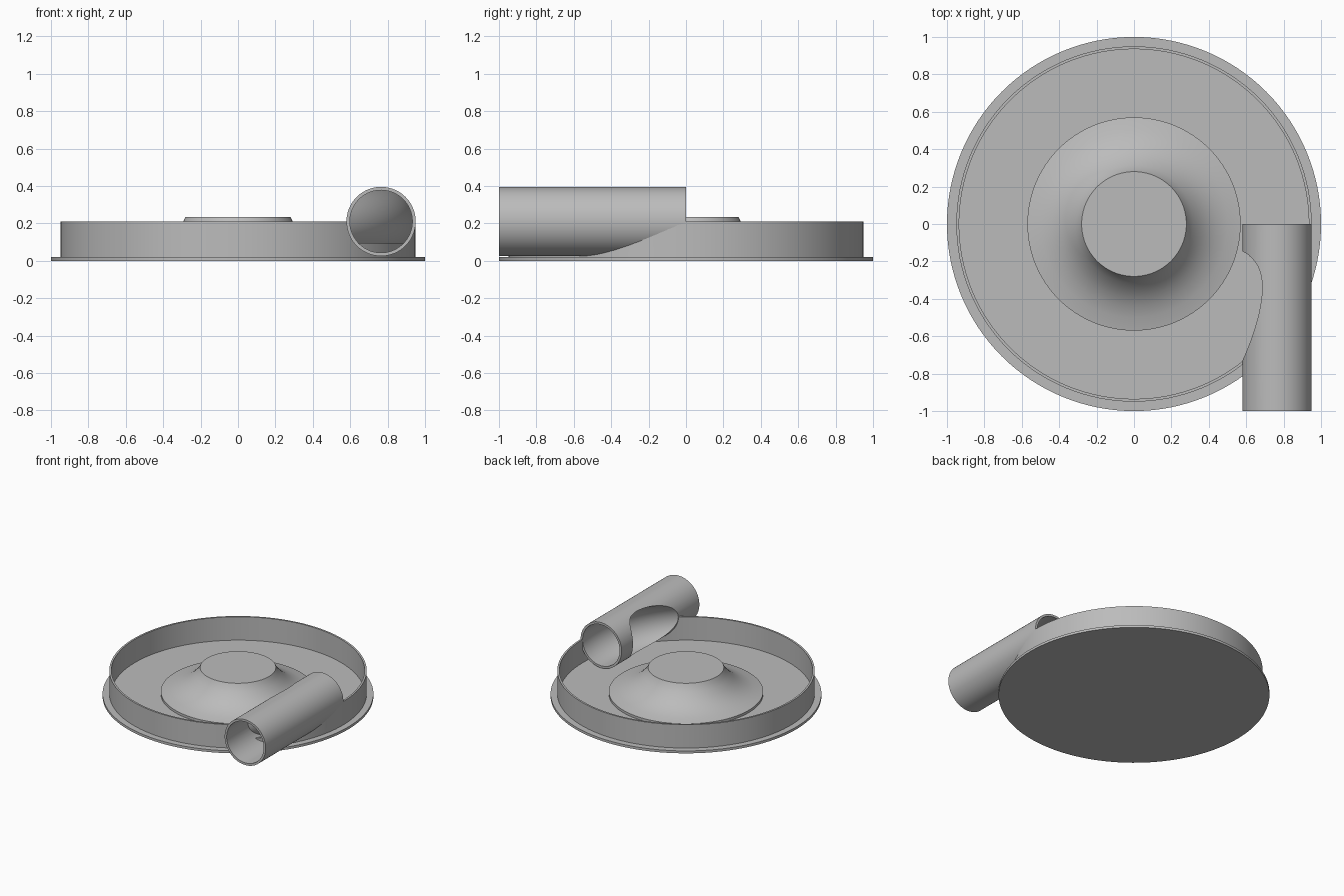
import bpy, bmesh, math
from mathutils import Vector, Matrix

cube = bpy.data.objects.get("Cube")
if cube:
    bpy.data.objects.remove(cube, do_unlink=True)

grey = bpy.data.materials.new("plain grey")
grey.use_nodes = True
colour = (0.5, 0.5, 0.5, 1)
grey.diffuse_color = colour
grey.node_tree.nodes["Principled BSDF"].inputs["Base Color"].default_value = colour

PIPE_X, PIPE_Z = 0.765, 0.21
OUTER, INNER = 0.185, 0.167


def make(name, bm):
    bmesh.ops.recalc_face_normals(bm, faces=bm.faces)
    mesh = bpy.data.meshes.new(name)
    bm.to_mesh(mesh)
    bm.free()
    mesh.materials.append(grey)
    ob = bpy.data.objects.new(name, mesh)
    bpy.context.collection.objects.link(ob)
    return ob


def revolve(name, profile, closed=False, steps=128):
    """Spin (radius, height) points about the z axis."""
    bm = bmesh.new()
    verts = [bm.verts.new((r, 0, z)) for r, z in profile]
    pairs = list(zip(verts, verts[1:]))
    if closed:
        pairs.append((verts[-1], verts[0]))
    edges = [bm.edges.new(p) for p in pairs]
    bmesh.ops.spin(bm, geom=verts + edges, cent=(0, 0, 0), axis=(0, 0, 1),
                   angle=math.tau, steps=steps, use_merge=True)
    bmesh.ops.remove_doubles(bm, verts=bm.verts, dist=1e-5)
    return make(name, bm)


def rod(name, radius, y0, y1):
    """Solid cylinder along y on the pipe's axis."""
    bm = bmesh.new()
    place = (Matrix.Translation((PIPE_X, (y0 + y1) / 2, PIPE_Z))
             @ Matrix.Rotation(math.pi / 2, 4, "X"))
    bmesh.ops.create_cone(bm, cap_ends=True, segments=96, radius1=radius,
                          radius2=radius, depth=y1 - y0, matrix=place)
    return make(name, bm)


def ring_tube(name, radius):
    """Round channel running around the housing."""
    turns = [math.tau * i / 64 for i in range(64)]
    return revolve(name, [(PIPE_X + radius * math.cos(a), PIPE_Z + radius * math.sin(a))
                          for a in turns], closed=True)


def cut(ob, cutter, operation="DIFFERENCE"):
    mod = ob.modifiers.new("cut", "BOOLEAN")
    mod.operation = operation
    mod.solver = "EXACT"
    mod.object = cutter
    cutter.hide_render = True
    bpy.context.view_layer.objects.active = ob
    bpy.ops.object.modifier_apply(modifier=mod.name)


# Base plate and upright housing wall
base = revolve("base_plate", [(0, 0), (1, 0), (1, 0.02), (0, 0.02)])
wall = revolve("housing_wall", [(0.935, 0.015), (0.95, 0.015), (0.95, 0.21),
                                (0.935, 0.21)], closed=True)

# Flared central hub
hub = revolve("flared_hub", [(0, 0.015), (0.57, 0.015), (0.57, 0.04), (0.5, 0.055),
                             (0.44, 0.078), (0.39, 0.107), (0.35, 0.14),
                             (0.315, 0.178), (0.292, 0.21), (0.28, 0.235), (0, 0.235)])

# Tangential outlet pipe, hollowed and opened by the curved channel
pipe = rod("outlet_pipe", OUTER, -1, 0)
bore = rod("bore_cutter", INNER, -1.1, -0.01)
channel = ring_tube("channel_cutter", INNER)
jacket = ring_tube("jacket_cutter", INNER + 0.007)
cut(bore, jacket)
cut(pipe, bore)
cut(pipe, channel)

# Clear the wall inside the pipe above a low sill
opening = rod("opening_cutter", INNER + 0.008, -0.9, -0.02)
bm = bmesh.new()
bm.from_mesh(opening.data)
low = bmesh.ops.bisect_plane(bm, geom=bm.verts[:] + bm.edges[:] + bm.faces[:],
                             plane_co=(0, 0, 0.095), plane_no=(0, 0, 1),
                             clear_inner=True)
bmesh.ops.holes_fill(bm, edges=[e for e in bm.edges if e.is_boundary])
bmesh.ops.recalc_face_normals(bm, faces=bm.faces)
bm.to_mesh(opening.data)
bm.free()
cut(wall, opening)

for helper in (bore, channel, jacket, opening):
    bpy.data.objects.remove(helper, do_unlink=True)

# Smooth round surfaces, crisp rims
bpy.ops.object.select_all(action="DESELECT")
for ob in (base, wall, hub, pipe):
    ob.select_set(True)
bpy.context.view_layer.objects.active = pipe
bpy.ops.object.shade_smooth_by_angle(angle=math.radians(30))
